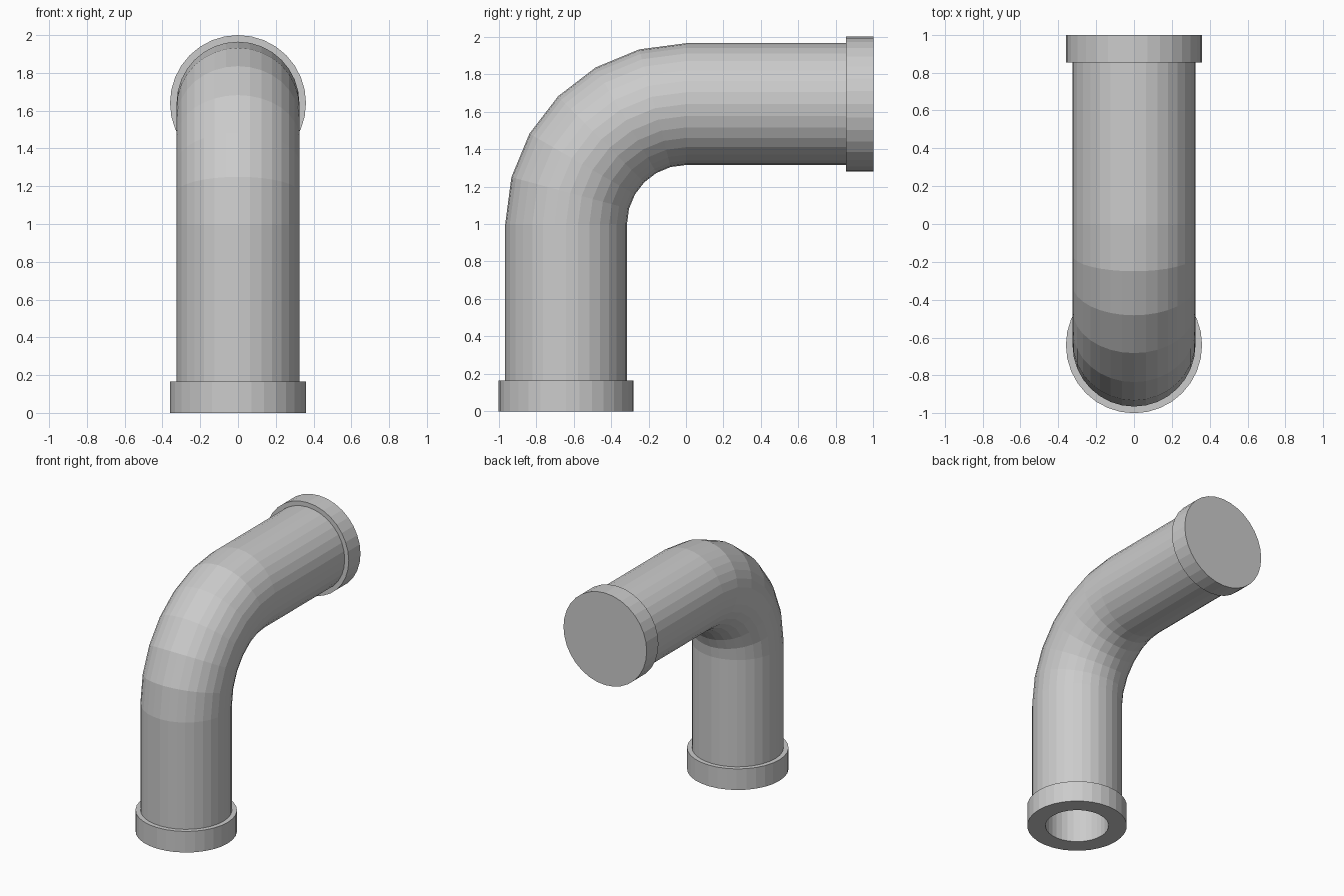
import bpy, bmesh
from math import sin, cos, pi, radians
from mathutils import Vector

if "Cube" in bpy.data.objects:
    bpy.data.objects.remove(bpy.data.objects["Cube"])

SIDES = 32
BEND = 0.64                               # bend radius, centred on y=0, z=1
COLLAR, PIPE, BORE = 0.36, 0.325, 0.228   # radii


def ring(angle, offset, radius):
    """Circle of points across the path at a bend angle, shifted along the path."""
    a = radians(angle)
    x, n, d = Vector((1, 0, 0)), Vector((0, -cos(a), sin(a))), Vector((0, sin(a), cos(a)))
    centre = Vector((0, 0, 1)) + n * BEND + d * offset
    return [centre + radius * (cos(t) * x + sin(t) * n)
            for t in (2 * pi * i / SIDES for i in range(SIDES))]


def sweep(name, stations, cap_start=False, cap_end=False):
    """Skin a list of (angle, offset, radius) rings."""
    bm = bmesh.new()
    rings = [[bm.verts.new(p) for p in ring(*s)] for s in stations]
    for a, b in zip(rings, rings[1:]):
        for i in range(SIDES):
            j = (i + 1) % SIDES
            bm.faces.new((a[i], b[i], b[j], a[j]))
    if cap_start:
        bm.faces.new(rings[0])
    if cap_end:
        bm.faces.new(rings[-1][::-1])
    mesh = bpy.data.meshes.new(name)
    bm.to_mesh(mesh)
    bm.free()
    bpy.context.collection.objects.link(bpy.data.objects.new(name, mesh))


bend = [(a, 0) for a in range(0, 91, 15)]

# Outer pipe wall: upright leg, six-step elbow, horizontal leg
sweep("pipe", [(a, s, PIPE) for a, s in [(0, -0.835)] + bend + [(90, 0.855)]])

# Bore, swept backwards so it faces inward, closed at the far end
sweep("bore", [(a, s, BORE) for a, s in [(90, 0.855)] + bend[::-1] + [(0, -1)]],
      cap_start=True)

# Open collar at the base
sweep("base_collar", [(0, -1, BORE), (0, -1, COLLAR), (0, -0.835, COLLAR), (0, -0.835, PIPE)])

# Closed collar at the far end
sweep("end_collar", [(90, 0.855, PIPE), (90, 0.855, COLLAR), (90, 1, COLLAR)], cap_end=True)
